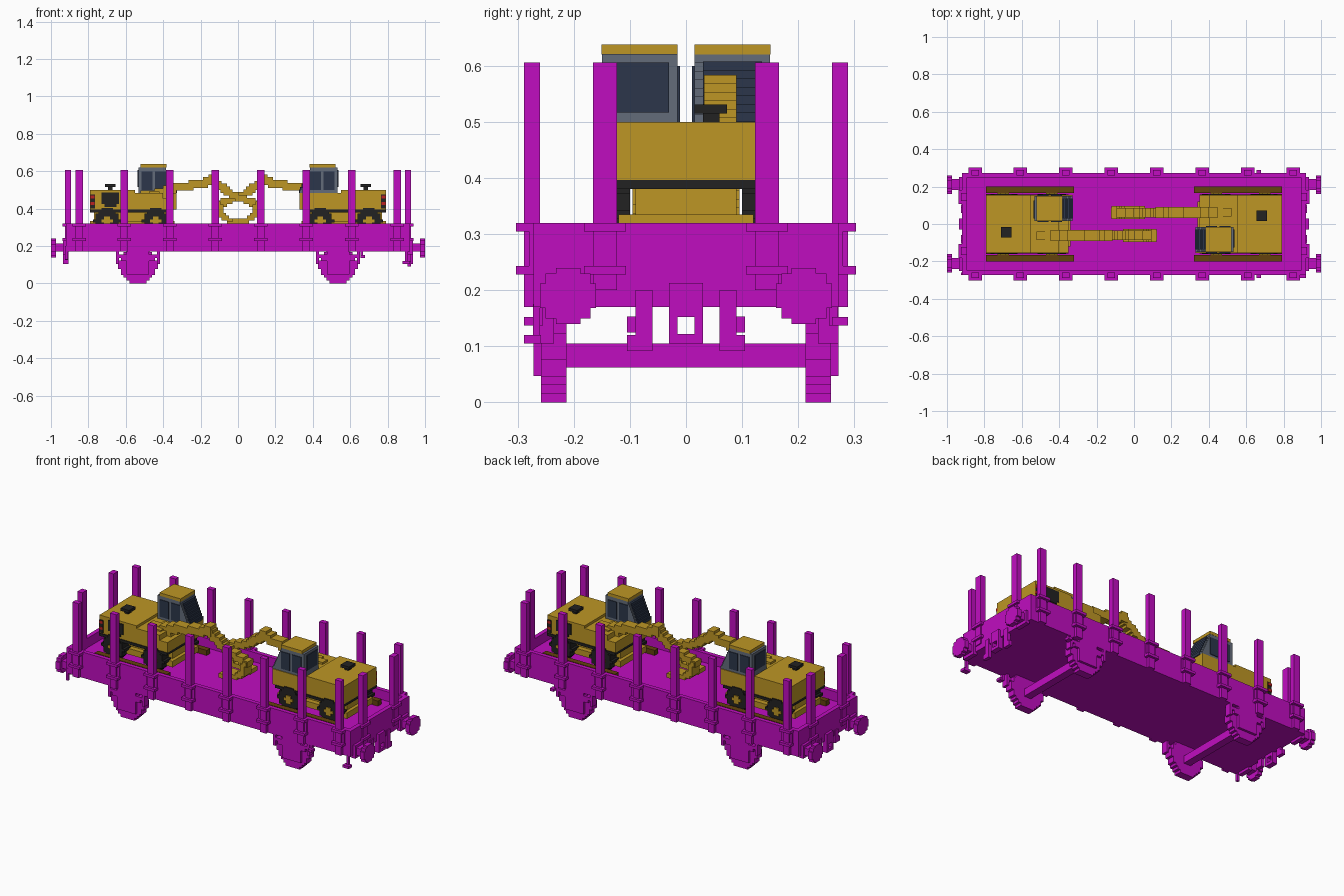
import bpy, bmesh, math
from mathutils import Vector

if "Cube" in bpy.data.objects:
    bpy.data.objects.remove(bpy.data.objects["Cube"], do_unlink=True)

V = 0.0152  # step size of the blocky style


def material(name, r, g, b):
    m = bpy.data.materials.new(name)
    m.use_nodes = True
    m.diffuse_color = (r, g, b, 1)
    m.node_tree.nodes["Principled BSDF"].inputs["Base Color"].default_value = (r, g, b, 1)
    return m


MAGENTA = material("magenta", 0.53, 0.004, 0.53)
YELLOW = material("machine_yellow", 0.51, 0.305, 0.018)
BLACK = material("black", 0.016, 0.016, 0.016)
GLASS = material("dark_glass", 0.025, 0.037, 0.069)
GREY = material("frame_grey", 0.127, 0.15, 0.195)
BROWN = material("timber_brown", 0.127, 0.055, 0.004)
RED = material("lamp_red", 0.5, 0.015, 0.015)


def part(name, mat, boxes, turn=1):
    """One object from boxes (x0, x1, y0, y1, z0, z1); turn=-1 spins it half round."""
    bm = bmesh.new()
    for x0, x1, y0, y1, z0, z1 in boxes:
        cube = bmesh.ops.create_cube(bm, size=1)
        for v in cube["verts"]:
            v.co = Vector((turn * ((x0 + x1) / 2 + v.co.x * (x1 - x0)),
                           turn * ((y0 + y1) / 2 + v.co.y * (y1 - y0)),
                           (z0 + z1) / 2 + v.co.z * (z1 - z0)))
    me = bpy.data.meshes.new(name)
    bm.to_mesh(me)
    bm.free()
    me.materials.append(mat)
    ob = bpy.data.objects.new(name, me)
    bpy.context.collection.objects.link(ob)


def disc(cx, cz, r, y0, y1):
    """Stepped wheel with its axle along y."""
    n = max(3, round(2 * r / V))
    h = 2 * r / n
    rows = []
    for i in range(n):
        z = -r + (i + 0.5) * h
        w = max(V, round(math.sqrt(r * r - z * z) / V) * V)
        rows.append((cx - w, cx + w, y0, y1, cz + z - h / 2, cz + z + h / 2))
    return rows


def stairs(path, t, y0, y1):
    """Stepped beam following an x-z path."""
    spots = set()
    for (xa, za), (xb, zb) in zip(path, path[1:]):
        n = max(2, int(math.hypot(xb - xa, zb - za) / V * 1.5))
        for i in range(n + 1):
            f = i / n
            spots.add((round((xa + (xb - xa) * f) / V), round((za + (zb - za) * f) / V)))
    return [(i * V - t / 2, i * V + t / 2, y0, y1, k * V - t / 2, k * V + t / 2)
            for i, k in sorted(spots)]


def both_y(boxes):
    return boxes + [(a, b, -d, -c, e, f) for a, b, c, d, e, f in boxes]


def both_x(boxes):
    return boxes + [(-b, -a, c, d, e, f) for a, b, c, d, e, f in boxes]


# Wagon floor and low walls
part("wagon_floor", MAGENTA, [(-0.92, 0.92, -0.272, 0.272, 0.17, 0.265)])
part("wagon_side_walls", MAGENTA, both_y([(-0.92, 0.92, 0.247, 0.272, 0.26, 0.32)]))
part("wagon_end_walls", MAGENTA, both_x([(0.895, 0.92, -0.25, 0.25, 0.26, 0.32)]))

# Side stakes with clamps
stakes, clamps = [], []
for i in range(8):
    x = -0.85 + i * 0.2429
    stakes.append((x - 0.02, x + 0.02, 0.26, 0.289, 0.17, 0.606))
    for z in (0.228, 0.305):
        clamps.append((x - 0.036, x + 0.036, 0.265, 0.303, z, z + V))
    clamps.append((x - 0.034, x + 0.034, 0.265, 0.28, 0.235, 0.31))
part("side_stakes", MAGENTA, both_y(stakes))
part("side_clamps", MAGENTA, both_y(clamps))

# End stakes with clamps
part("end_stakes", MAGENTA, both_x(both_y([(0.893, 0.925, 0.123, 0.166, 0.2, 0.606)])))
part("end_clamps", MAGENTA, both_x(both_y(
    [(0.91, 0.937, 0.107, 0.182, z, z + V) for z in (0.228, 0.305)])))

# Buffers: shaft and round plate facing along x
buffers = [(0.91, 0.975, 0.182, 0.24, 0.172, 0.215), (0.91, 0.935, 0.17, 0.25, 0.155, 0.23)]
for a, b in ((0.05, 0.022), (0.04, 0.04), (0.022, 0.05)):
    buffers.append((0.973, 1.0, 0.21 - a, 0.21 + a, 0.19 - b, 0.19 + b))
part("buffers", MAGENTA, both_x(both_y(buffers)))

# Coupling loop and brake hoses
part("couplings", MAGENTA, both_x(
    both_y([(0.905, 0.935, 0.015, 0.03, 0.105, 0.213)])
    + [(0.905, 0.935, -0.03, 0.03, 0.152, 0.213), (0.905, 0.935, -0.03, 0.03, 0.105, 0.122)]))
for name, s, low in (("front_hoses", 1, 0.092), ("rear_hoses", -1, 0.125)):
    part(name, MAGENTA, both_y([(0.905, 0.925, 0.06, 0.09, low, 0.2),
                                (0.905, 0.925, 0.085, 0.105, low, low + 0.028)]), s)

# Corner steps
part("corner_step", MAGENTA, [(0.893, 0.908, -0.273, -0.26, 0.105, 0.175),
                              (0.88, 0.92, -0.289, -0.258, 0.105, 0.12)])
part("corner_hook", MAGENTA, [(-0.925, -0.91, -0.273, -0.258, 0.128, 0.2)])
part("brake_handles", MAGENTA, both_y([(0.655, 0.68, 0.26, 0.289, 0.137, 0.152),
                                       (0.655, 0.668, 0.255, 0.27, 0.137, 0.175)]))

# Wagon wheels, axles, springs and axle boxes
for name, x in (("left", -0.535), ("right", 0.535)):
    part(name + "_wheels", MAGENTA, both_y(disc(x, 0.1, 0.1, 0.213, 0.258)))
    part(name + "_axle", MAGENTA, [(x - 0.022, x + 0.022, -0.22, 0.22, 0.062, 0.105)])
    part(name + "_springs", MAGENTA, both_y(
        [(x - 0.115, x + 0.115, 0.235, 0.272, 0.137, 0.155),
         (x - 0.09, x + 0.09, 0.235, 0.272, 0.12, 0.14),
         (x - 0.06, x + 0.06, 0.22, 0.272, 0.047, 0.175)]
        + [(x + s * 0.11 - 0.008, x + s * 0.11 + 0.008, 0.235, 0.272, 0.105, 0.175)
           for s in (-1, 1)]))


def excavator(label, turn):
    def add(name, mat, boxes):
        part(label + "_" + name, mat, boxes, turn)

    # Undercarriage, wheels and timber beams
    add("chassis", YELLOW, [(-0.77, -0.36, -0.09, 0.09, 0.335, 0.382),
                            (-0.79, -0.34, -0.12, 0.12, 0.3, 0.335)])
    wheels, hubs = [], []
    for x in (-0.7, -0.44):
        wheels += disc(x, 0.335, 0.069, 0.1, 0.16)
        hubs += disc(x, 0.335, 0.024, 0.159, 0.166)
    add("wheels", BLACK, both_y(wheels))
    add("hubs", YELLOW, both_y(hubs))
    add("beams", BROWN, both_y([(-0.79, -0.32, 0.167, 0.2, 0.262, 0.295)]))

    # Superstructure
    add("turntable_band", BLACK, [(-0.79, -0.35, -0.158, 0.158, 0.38, 0.396)])
    add("engine_hood", YELLOW, [(-0.79, -0.55, -0.154, 0.154, 0.395, 0.5)])
    add("front_body", YELLOW, [(-0.55, -0.35, -0.154, 0.02, 0.395, 0.455),
                               (-0.55, -0.4, -0.154, 0.02, 0.45, 0.485),
                               (-0.55, -0.33, 0.015, 0.154, 0.395, 0.485)])
    add("grille", BLACK, [(-0.73, -0.635, -0.159, -0.15, 0.425, 0.487),
                          (-0.715, -0.65, -0.159, -0.15, 0.41, 0.43)])
    add("rear_vents", BLACK, both_y([(-0.789, -0.765, 0.15, 0.158, 0.4, 0.475)]))
    add("tail_lamps", RED, both_y([(-0.79, -0.767, 0.15, 0.16, z, z + V) for z in (0.42, 0.455)]))
    add("exhaust", BLACK, [(-0.695, -0.67, -0.06, -0.03, 0.49, 0.516),
                           (-0.71, -0.655, -0.073, -0.015, 0.515, 0.531)])

    # Cab with a stepped, sloping windscreen
    frame, screen = [], []
    rows = 9
    for i in range(rows):
        z = 0.484 + i * V
        front = -0.33 - 0.055 * i / (rows - 1)
        frame.append((-0.533, front, 0.015, 0.15, z, z + V))
        if i < rows - 1:
            screen.append((-0.42, front + 0.005, 0.03, 0.135, z, z + V + 0.002))
    add("cab_frame", GREY, frame)
    add("windscreen", GLASS, screen)
    add("cab_side_windows", GLASS, [(x, x + 0.058, y, y + 0.008, 0.5, 0.6)
                                    for x in (-0.515, -0.443) for y in (0.011, 0.146)])
    add("cab_rear_window", GLASS, [(-0.537, -0.53, 0.03, 0.125, 0.517, 0.606)])
    add("cab_roof", YELLOW, [(-0.52, -0.383, 0.015, 0.151, 0.62, 0.638)])

    # Boom mount, boom, stick and bucket
    add("boom_mount", YELLOW, [(-0.52, -0.375, -0.085, -0.04, 0.44, 0.497),
                               (-0.475, -0.42, -0.115, -0.012, 0.44, 0.493)])
    add("boom", YELLOW, stairs([(-0.46, 0.47), (-0.34, 0.51), (-0.21, 0.53), (-0.13, 0.555)],
                               0.042, -0.09, -0.032))
    add("stick", YELLOW, stairs([(-0.13, 0.55), (-0.06, 0.49), (0.0, 0.46), (0.11, 0.42)],
                                0.034, -0.086, -0.036))
    add("bucket", YELLOW, stairs([(0.1, 0.425), (0.085, 0.37), (0.045, 0.335), (-0.04, 0.325)],
                                 0.026, -0.095, -0.026))


excavator("left_excavator", 1)
excavator("right_excavator", -1)
